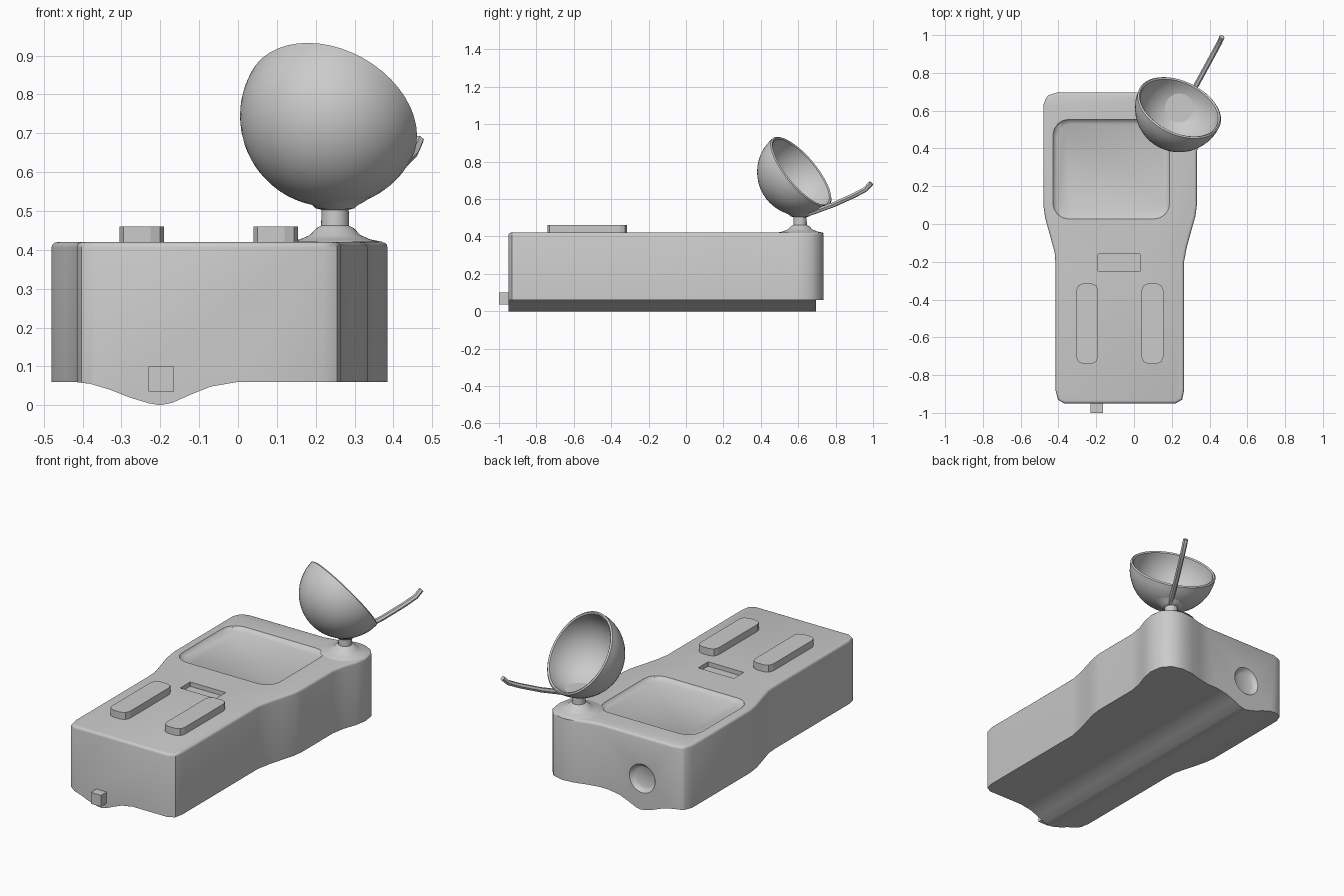
import bpy, bmesh
from math import sin, cos, pi, radians
from mathutils import Vector, Matrix

if "Cube" in bpy.data.objects:
    bpy.data.objects.remove(bpy.data.objects["Cube"])


def make(name, bm, smooth=True):
    bmesh.ops.recalc_face_normals(bm, faces=bm.faces)
    me = bpy.data.meshes.new(name)
    bm.to_mesh(me)
    bm.free()
    ob = bpy.data.objects.new(name, me)
    bpy.context.collection.objects.link(ob)
    if smooth:
        activate(ob)
        bpy.ops.object.shade_smooth_by_angle(angle=radians(35))
    return ob


def activate(ob):
    bpy.ops.object.select_all(action='DESELECT')
    ob.select_set(True)
    bpy.context.view_layer.objects.active = ob


def loft(name, rings, smooth=True, matrix=None):
    """Capped skin through equal-length rings of 3D points."""
    bm = bmesh.new()
    rows = [[bm.verts.new(p) for p in r] for r in rings]
    n = len(rows[0])
    for a, b in zip(rows, rows[1:]):
        for i in range(n):
            j = (i + 1) % n
            bm.faces.new((a[i], a[j], b[j], b[i]))
    bm.faces.new(rows[0])
    bm.faces.new(rows[-1])
    if matrix:
        bm.transform(matrix)
    return make(name, bm, smooth)


def rrect(x0, x1, y0, y1, r, z, seg=4):
    pts = []
    for k, (cx, cy) in enumerate([(x1-r, y1-r), (x0+r, y1-r), (x0+r, y0+r), (x1-r, y0+r)]):
        for s in range(seg + 1):
            a = pi/2 * (k + s/seg)
            pts.append((cx + r*cos(a), cy + r*sin(a), z))
    return pts


def lathe(name, prof, seg=40, matrix=None):
    return loft(name, [[(r*cos(2*pi*i/seg), r*sin(2*pi*i/seg), z) for i in range(seg)]
                       for r, z in prof], matrix=matrix)


def boolean(ob, cutter, op='DIFFERENCE'):
    m = ob.modifiers.new('cut', 'BOOLEAN')
    m.operation, m.object, m.solver = op, cutter, 'EXACT'
    activate(ob)
    bpy.ops.object.modifier_apply(modifier=m.name)
    bpy.data.objects.remove(cutter)


# body outline, with narrowed grip and a bulged corner for the dish mount
outline = [(-.37, -.95), (.22, -.95), (.255, -.93), (.265, -.88), (.265, -.2), (.28, -.12),
           (.305, -.03), (.325, .04), (.333, .1), (.333, .38), (.347, .46), (.372, .53),
           (.385, .6), (.375, .67), (.335, .717), (.27, .735), (.2, .728), (.13, .708),
           (.06, .695), (-.41, .695), (-.46, .68), (-.48, .63), (-.48, .1), (-.47, .03),
           (-.445, -.06), (-.42, -.15), (-.415, -.22), (-.415, -.88), (-.403, -.93)]
body = loft('body', [[(x, y, z) for x, y in outline] for z in (-.1, .42)], False)
bev = body.modifiers.new('bevel', 'BEVEL')
bev.width, bev.segments, bev.angle_limit = .014, 3, radians(50)
activate(body)
bpy.ops.object.modifier_apply(modifier='bevel')

# underside shaped by a ridge profile running front to back
under = [(-.7, .06), (-.42, .06), (-.38, .055), (-.33, .04), (-.28, .02), (-.23, .005),
         (-.2, 0), (-.17, .006), (-.12, .028), (-.07, .048), (0, .06), (.7, .06),
         (.7, .6), (-.7, .6)]
boolean(body, loft('ridge_cutter', [[(x, y, z) for x, z in under] for y in (-1.2, 1.2)], False),
        'INTERSECT')

# recessed screen, display slot and rear dimple
boolean(body, loft('screen_cutter', [rrect(-.435, .195, .02, .56, .09, .43),
                                     rrect(-.425, .185, .03, .55, .08, .413),
                                     rrect(-.405, .165, .05, .53, .07, .402)], False))
boolean(body, loft('slot_cutter', [rrect(-.19, .035, -.25, -.16, .003, z, 1)
                                   for z in (.395, .5)], False))
to_back = Matrix.Translation((-.21, .695, .18)) @ Matrix.Rotation(-pi/2, 4, 'X')
boolean(body, lathe('dimple_cutter', [(.055, -.022), (.07, -.015), (.085, .005), (.085, .05)],
                    28, to_back))
activate(body)
bpy.ops.object.shade_smooth_by_angle(angle=radians(35))

# two long buttons with clipped corners
for side, x in (('left', -.305), ('right', .04)):
    loft(side + '_button', [rrect(x, x + .115, -.74, -.315, .035, z, 2) for z in (.4, .46)], False)

# plug on the front
loft('front_plug', [[(x, y, z) for x, z in ((-.23, .035), (-.165, .035), (-.165, .1), (-.23, .1))]
                    for y in (-1.0, -.93)], False)

# swivel mount under the dish
lathe('dish_mount', [(.13, .415), (.12, .421), (.09, .427), (.065, .438), (.048, .456),
                     (.036, .462), (.035, .503), (.05, .507), (.057, .514), (.075, .524),
                     (.1, .54)], 32, Matrix.Translation((.25, .61, 0)))

# dish: hemispherical shell facing up and back
aim = Vector((.34, .72, .6)).to_track_quat('Z', 'Y').to_matrix().to_4x4()
R, T, N = .235, .016, 14
outer = [(max(R*sin(pi/2*i/N), .002), -R*cos(pi/2*i/N)) for i in range(N + 1)]
inner = [(max((R-T)*sin(pi/2*i/N), .002), -(R-T)*cos(pi/2*i/N)) for i in range(N, -1, -1)]
lathe('dish', outer + [(R - T/2, .006)] + inner, 48, Matrix.Translation((.24, .615, .745)) @ aim)

# bent feeler rod reaching out behind the dish
path = [(.27, .62, .51), (.3, .68, .53), (.36, .79, .57), (.42, .9, .62), (.452, .96, .652),
        (.466, .99, .685)]
across = Vector((.88, -.47, 0))
rings = []
for k, p in enumerate(path):
    d = (Vector(path[min(k+1, 5)]) - Vector(path[max(k-1, 0)])).normalized()
    up = across.cross(d).normalized()
    rings.append([Vector(p) + .014*(across*cos(pi/3*i) + up*sin(pi/3*i)) for i in range(6)])
loft('feeler_rod', rings)
